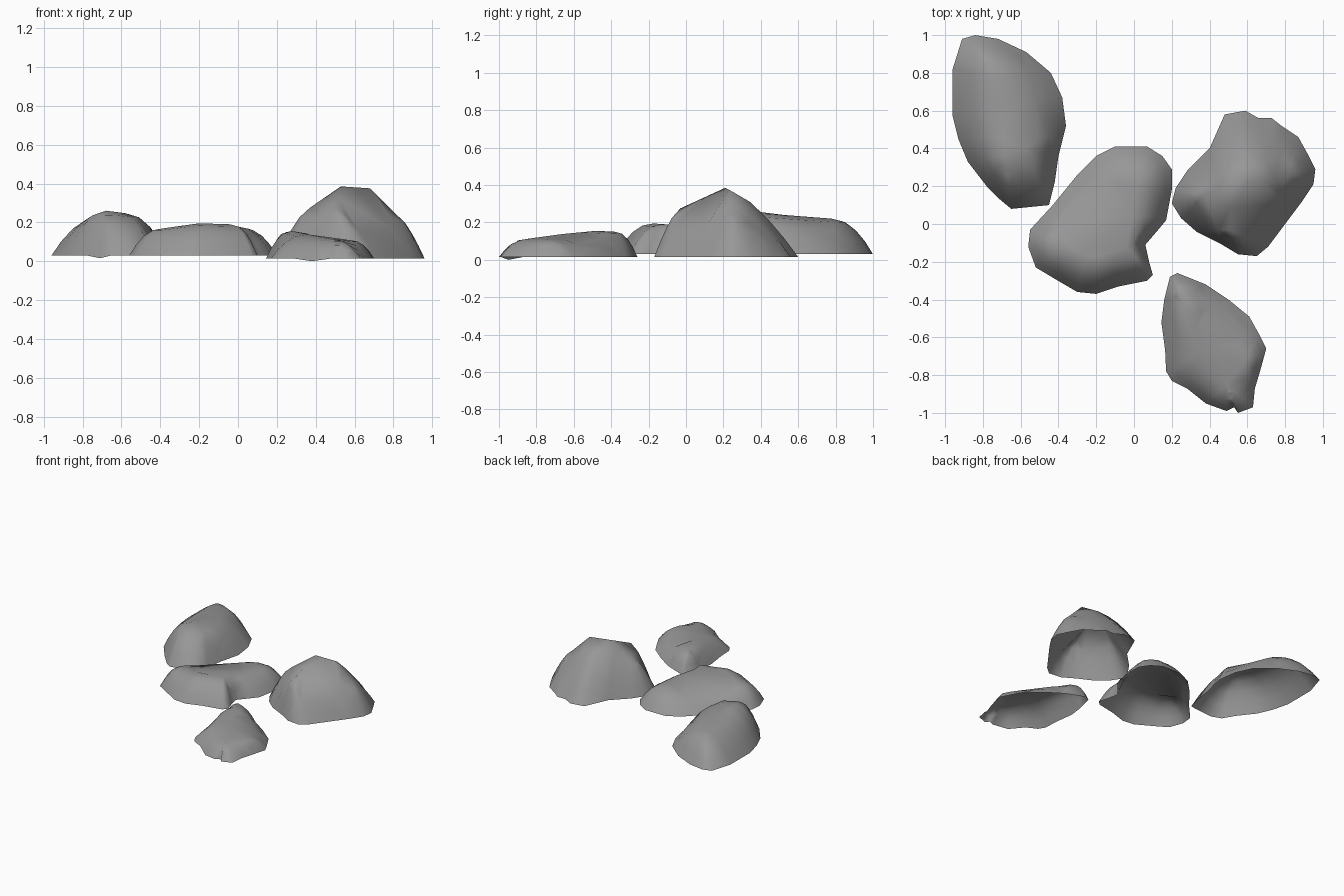
import bpy
from mathutils import Vector
from mathutils.geometry import delaunay_2d_cdt, intersect_point_line

if "Cube" in bpy.data.objects:
    bpy.data.objects.remove(bpy.data.objects["Cube"])

stone = bpy.data.materials.new("stone_grey")
stone.diffuse_color = (0.31, 0.31, 0.31, 1)
stone.use_nodes = True
stone.node_tree.nodes["Principled BSDF"].inputs["Base Color"].default_value = stone.diffuse_color


def nearest_on_ridges(p, ridges):
    """Closest point (in plan) on any ridge line, with its height."""
    best, best_d = None, 1e9
    for line in ridges:
        for a, b in zip(line, line[1:]):
            a, b = Vector(a), Vector(b)
            _, t = intersect_point_line(p, a.xy, b.xy)
            q = a.lerp(b, min(1, max(0, t)))
            d = (q.xy - p).length
            if d < best_d:
                best, best_d = q, d
    return best


def rock(name, base, power, outline, ridges):
    """Open rock shell: ground outline rising in a rounded slope to its ridges."""
    pts = [(o[0], o[1], o[2] if len(o) > 2 else base) for o in outline]
    n = len(pts)
    # rings between the outline and the ridges
    for t in (0.2, 0.42, 0.68):
        for o in outline:
            p = Vector(o[:2])
            q = nearest_on_ridges(p, ridges)
            xy = p.lerp(q.xy, t)
            pts.append((xy.x, xy.y, base + (q.z - base) * (1 - (1 - t) ** power)))
    # ridge points
    for line in ridges:
        pts += line
        pts += [tuple((Vector(a) + Vector(b)) / 2) for a, b in zip(line, line[1:])]
    edges = [(i, (i + 1) % n) for i in range(n)]
    res = delaunay_2d_cdt([Vector(p[:2]) for p in pts], edges, [], 1, 1e-4)
    co, faces, orig = res[0], res[2], res[3]
    verts = [(c.x, c.y, pts[o[0]][2] if o else base) for c, o in zip(co, orig)]
    me = bpy.data.meshes.new(name)
    me.from_pydata(verts, [], [list(f) for f in faces])
    me.validate()
    me.shade_smooth()
    me.materials.append(stone)
    ob = bpy.data.objects.new(name, me)
    bpy.context.collection.objects.link(ob)
    return ob


# long rounded rock, back left
rock("rock_back_left", 0.03, 2.05,
     [(-.84, 1), (-.91, .98), (-.96, .82), (-.96, .57), (-.93, .45), (-.88, .33),
      (-.78, .2), (-.71, .13, .015), (-.65, .08), (-.55, .09), (-.45, .1), (-.42, .22),
      (-.40, .36), (-.36, .52), (-.38, .67), (-.44, .8), (-.57, .91), (-.72, .98)],
     [[(-.68, .36, .26), (-.69, .52, .24), (-.72, .78, .22)],
      [(-.68, .36, .26), (-.58, .4, .247)]])

# low bean-shaped rock, centre
rock("rock_centre", 0.03, 2.3,
     [(-.1, .41), (-.2, .36), (-.3, .26), (-.43, .1), (-.55, -.03), (-.56, -.12),
      (-.52, -.23), (-.42, -.29), (-.3, -.36), (-.2, -.37), (-.08, -.33), (.07, -.3),
      (.1, -.27), (.08, -.2), (.06, -.11), (.12, -.04), (.17, .02), (.2, .18),
      (.2, .29), (.15, .36), (.07, .41)],
     [[(-.38, -.13, .17), (-.2, -.17, .195), (-.04, -.13, .19), (.02, .2, .17)]])

# tall rock, right
rock("rock_right", 0.015, 1.45,
     [(.59, .6), (.48, .58), (.4, .4), (.28, .28), (.22, .19), (.2, .11), (.25, .03),
      (.33, -.04), (.45, -.1), (.55, -.16), (.65, -.17), (.71, -.12), (.8, 0),
      (.89, .12), (.95, .21), (.96, .29), (.92, .37), (.87, .46), (.78, .52),
      (.73, .56), (.66, .56)],
     [[(.37, .15, .275), (.53, .21, .385), (.68, .23, .375), (.81, .25, .245)],
      [(.53, .21, .385), (.5, -.03, .275)]])

# small flat rock, front
rock("rock_front", 0.015, 2.2,
     [(.23, -.26), (.19, -.28), (.16, -.4), (.145, -.52), (.165, -.67), (.17, -.78),
      (.2, -.83), (.28, -.87), (.38, -.95, 0), (.49, -.99), (.53, -.97), (.55, -1),
      (.63, -.97), (.64, -.87), (.67, -.77), (.7, -.66), (.66, -.58), (.61, -.49),
      (.5, -.4), (.38, -.32)],
     [[(.25, -.38, .15), (.28, -.48, .155), (.36, -.66, .138), (.49, -.85, .112)],
      [(.36, -.66, .138), (.58, -.74, .108)]])
